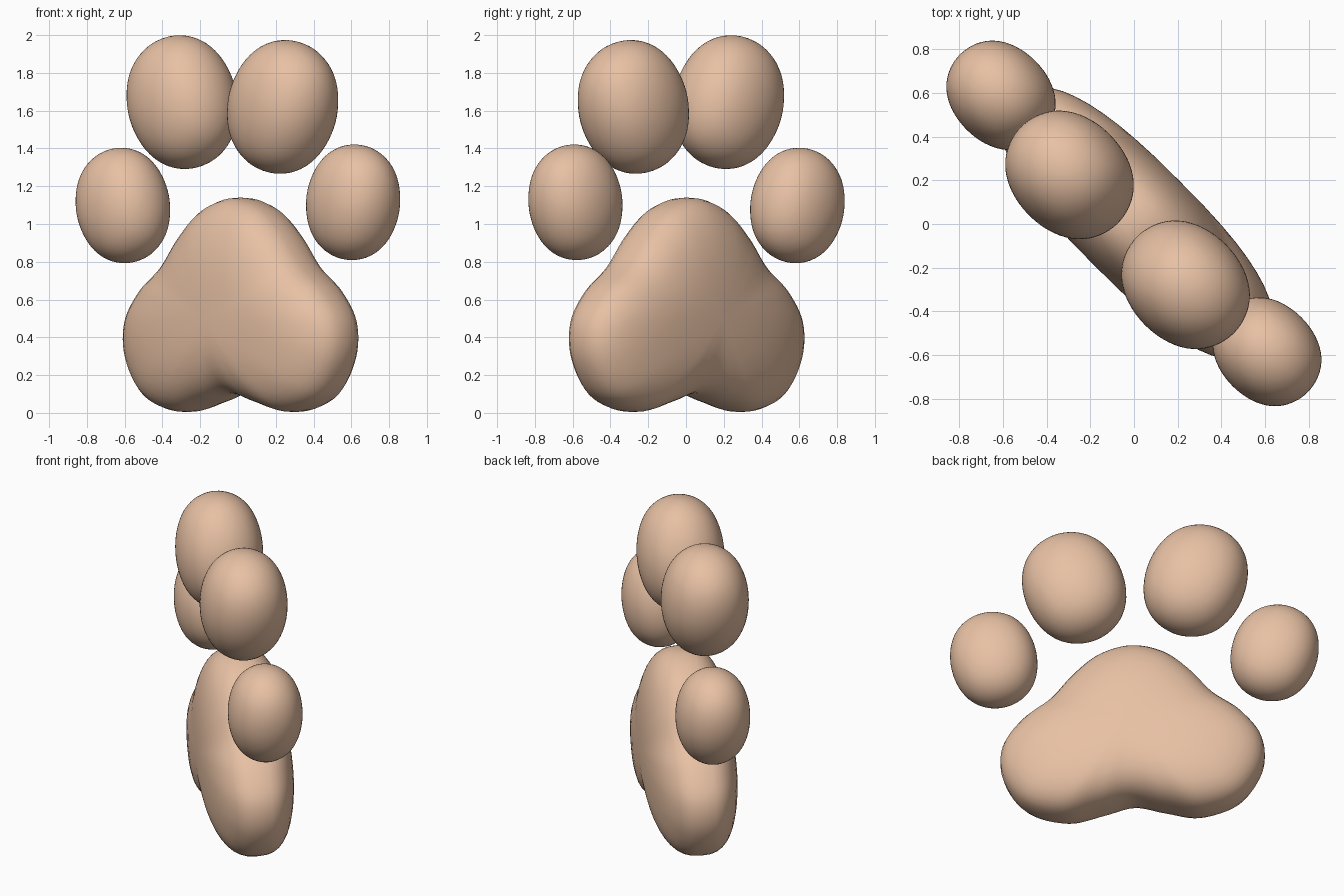
import bpy, bmesh
from math import radians, sin, cos, pi
from mathutils import Vector, Matrix

if "Cube" in bpy.data.objects:
    bpy.data.objects.remove(bpy.data.objects["Cube"])

TURN = radians(-45)            # the whole paw stands diagonally
SPIN = Matrix.Rotation(TURN, 4, 'Z')

skin = bpy.data.materials.new("skin")
skin.diffuse_color = (0.8, 0.53, 0.37, 1)
skin.use_nodes = True
skin.node_tree.nodes["Principled BSDF"].inputs["Base Color"].default_value = skin.diffuse_color


def finish(ob):
    ob.data.materials.append(skin)
    for p in ob.data.polygons:
        p.use_smooth = True


# toes: softened cubes, slightly squarer than ellipsoids
def toe(name, u, v, z, half, lean):
    bpy.ops.mesh.primitive_cube_add(size=2)
    ob = bpy.context.object
    ob.name = name
    ob.location = SPIN @ Vector((u, v, z))
    ob.rotation_euler = (0, radians(lean), TURN)
    ob.scale = [h / 0.8395 for h in half]
    sub = ob.modifiers.new("round", 'SUBSURF')
    sub.levels = sub.render_levels = 4
    finish(ob)


INNER = (0.303, 0.262, 0.357)
OUTER = (0.26, 0.223, 0.307)
toe("outer_toe_left", -0.848, -0.014, 1.098, OUTER, -15)
toe("inner_toe_left", -0.368, -0.05, 1.645, INNER, -20)
toe("inner_toe_right", 0.364, -0.03, 1.62, INNER, 20)
toe("outer_toe_right", 0.845, 0.017, 1.115, OUTER, 11)


# main pad: smooth closed outline, inflated by a rounded cross-section
def smooth_loop(pts, steps):
    out, n = [], len(pts)
    for i in range(n):
        a, b, c, d = (Vector(pts[(i + k) % n]) for k in (-1, 0, 1, 2))
        for s in range(steps):
            t = s / steps
            out.append(0.5 * (2 * b + (c - a) * t + (2 * a - 5 * b + 4 * c - d) * t * t
                              + (3 * b - a - 3 * c + d) * t ** 3))
    return out


half = [(0.2, 1.085), (0.36, 0.95), (0.50, 0.785), (0.67, 0.65), (0.785, 0.48),
        (0.78, 0.28), (0.65, 0.085), (0.42, 0.005), (0.2, 0.05)]
outline = smooth_loop([(0, 1.14)] + half + [(0, 0.1)] + [(-u, z) for u, z in reversed(half)], 6)
CENTRE = Vector((0, 0.5))
THICK, POWER, RINGS = 0.275, 2.6, 24

bm = bmesh.new()
rings = []
for r in range(1, RINGS):
    a = -pi / 2 + pi * r / RINGS
    s = cos(a) ** (2 / POWER)
    v = THICK * abs(sin(a)) ** (2 / POWER) * (1 if a > 0 else -1)
    ring = []
    for p in outline:
        q = CENTRE + (p - CENTRE) * s
        ring.append(bm.verts.new(SPIN @ Vector((q.x + 0.007, v + 0.012, q.y))))
    rings.append(ring)
n = len(outline)
for lo, hi in zip(rings, rings[1:]):
    for i in range(n):
        j = (i + 1) % n
        bm.faces.new((lo[i], lo[j], hi[j], hi[i]))
for ring, v in ((rings[0], -THICK), (rings[-1], THICK)):
    tip = bm.verts.new(SPIN @ Vector((0.007, v + 0.012, CENTRE.y)))
    for i in range(n):
        bm.faces.new((ring[i], ring[(i + 1) % n], tip))
bmesh.ops.recalc_face_normals(bm, faces=bm.faces)
me = bpy.data.meshes.new("main_pad")
bm.to_mesh(me)
bm.free()
pad = bpy.data.objects.new("main_pad", me)
bpy.context.collection.objects.link(pad)
finish(pad)
